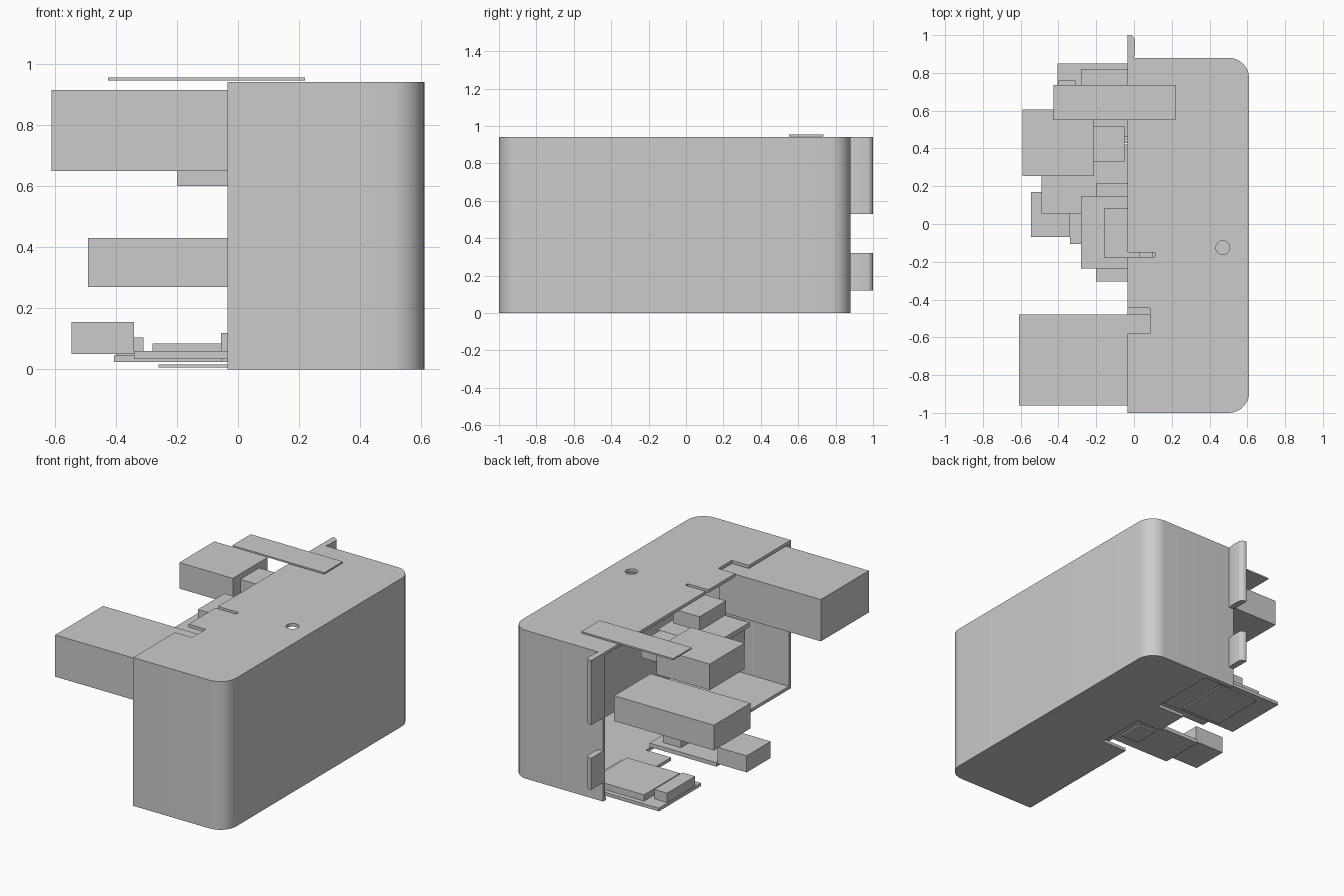
import bpy, bmesh, math

if "Cube" in bpy.data.objects:
    bpy.data.objects.remove(bpy.data.objects["Cube"], do_unlink=True)

grey = bpy.data.materials.new("plain grey")
grey.use_nodes = True
grey.diffuse_color = (0.6, 0.6, 0.6, 1)
grey.node_tree.nodes["Principled BSDF"].inputs["Base Color"].default_value = (0.6, 0.6, 0.6, 1)


def prism(name, outline, z0, z1):
    """Extrude a counter-clockwise outline from z0 to z1."""
    bm = bmesh.new()
    face = bm.faces.new([bm.verts.new((x, y, z0)) for x, y in outline])
    top = bmesh.ops.extrude_face_region(bm, geom=[face])["geom"]
    for v in top:
        if isinstance(v, bmesh.types.BMVert):
            v.co.z = z1
    bmesh.ops.recalc_face_normals(bm, faces=bm.faces)
    mesh = bpy.data.meshes.new(name)
    bm.to_mesh(mesh)
    bm.free()
    mesh.materials.append(grey)
    ob = bpy.data.objects.new(name, mesh)
    bpy.context.collection.objects.link(ob)
    return ob


def box(name, x, y, z):
    return prism(name, [(x[0], y[0]), (x[1], y[0]), (x[1], y[1]), (x[0], y[1])], *z)


def arc(cx, cy, r, start, end, n=10):
    angles = [math.radians(start + (end - start) * i / n) for i in range(n + 1)]
    return [(cx + r * math.cos(a), cy + r * math.sin(a)) for a in angles]


def half_shell(x0, x1, y0, y1, r):
    return ([(x0, y0)] + arc(x1 - r, y0 + r, r, -90, 0)
            + arc(x1 - r, y1 - r, r, 0, 90) + [(x0, y1)])


def cut(target, cutter):
    cutter.hide_render = True
    mod = target.modifiers.new("cut", "BOOLEAN")
    mod.operation = "DIFFERENCE"
    mod.solver = "EXACT"
    mod.object = cutter
    bpy.context.view_layer.objects.active = target
    bpy.ops.object.modifier_apply(modifier=mod.name)
    bpy.data.objects.remove(cutter, do_unlink=True)


def smooth(ob):
    bpy.ops.object.select_all(action="DESELECT")
    ob.select_set(True)
    bpy.context.view_layer.objects.active = ob
    bpy.ops.object.shade_smooth_by_angle(angle=math.radians(30))


# Hollow half housing, open on the -x side
T = 0.02
housing = prism("housing", half_shell(-0.035, 0.61, -1, 0.88, 0.11), 0, 0.94)
cut(housing, prism("cavity", half_shell(-0.2, 0.61 - T, -1 + T, 0.88 - T, 0.11 - T), T, 0.94 - T))

# Notch, slit and round hole in the lid; openings in the floor
cut(housing, box("lid_notch", (-0.2, 0.085), (-0.58, -0.445), (0.85, 1)))
cut(housing, box("lid_slit", (-0.2, 0.11), (-0.175, -0.15), (0.85, 1)))
cut(housing, prism("lid_hole", arc(0.47, -0.125, 0.037, 0, 345, 23), 0.85, 1))
cut(housing, box("floor_opening_front", (-0.2, 0.14), (-0.12, 0.2), (-0.1, 0.1)))
cut(housing, box("floor_opening_back", (-0.2, 0.16), (0.41, 0.85), (-0.1, 0.1)))
smooth(housing)

# Rounded hinge tabs on the back edge
tab = [(-0.035, 0.87), (-0.002, 0.87), (0.005, 0.91)] + arc(-0.025, 0.97, 0.03, 0, 90, 6) + [(-0.035, 1)]
for name, z0, z1 in (("upper_tab", 0.53, 0.94), ("lower_tab", 0.12, 0.32)):
    smooth(prism(name, tab, z0, z1))

# Blocks, boards and plates standing out of the open side
parts = {
    "label_strip": ((-0.425, 0.22), (0.55, 0.735), (0.945, 0.955)),
    "front_block": ((-0.61, 0.1), (-0.96, -0.48), (0.65, 0.915)),
    "upper_back_block": ((-0.59, -0.215), (0.255, 0.605), (0.75, 0.915)),
    "upper_back_plug": ((-0.215, -0.05), (0.33, 0.52), (0.78, 0.88)),
    "middle_block": ((-0.49, 0.21), (0.055, 0.42), (0.27, 0.43)),
    "upper_board": ((-0.28, 0.1), (-0.235, 0.145), (0.745, 0.775)),
    "upper_board_block": ((-0.155, 0.03), (-0.18, 0.085), (0.81, 0.9)),
    "upper_board_base": ((-0.2, 0.08), (-0.305, 0.215), (0.6, 0.74)),
    "lower_front_board": ((-0.34, 0.13), (-0.105, 0.18), (0.035, 0.06)),
    "lower_front_connector": ((-0.545, -0.34), (-0.07, 0.17), (0.05, 0.155)),
    "lower_front_chip": ((-0.055, 0.07), (-0.03, 0.13), (0.06, 0.12)),
    "lower_front_pad": ((-0.055, 0.07), (-0.03, 0.13), (0.025, 0.034)),
    "lower_back_board": ((-0.405, 0.15), (0.43, 0.85), (0.025, 0.045)),
    "lower_back_chip": ((-0.28, 0.09), (0.46, 0.82), (0.045, 0.085)),
    "lower_back_connector": ((-0.4, -0.31), (0.48, 0.76), (0.045, 0.105)),
    "lower_back_pad": ((-0.26, 0.02), (0.47, 0.82), (0.007, 0.016)),
}
for name, spans in parts.items():
    box(name, *spans)
